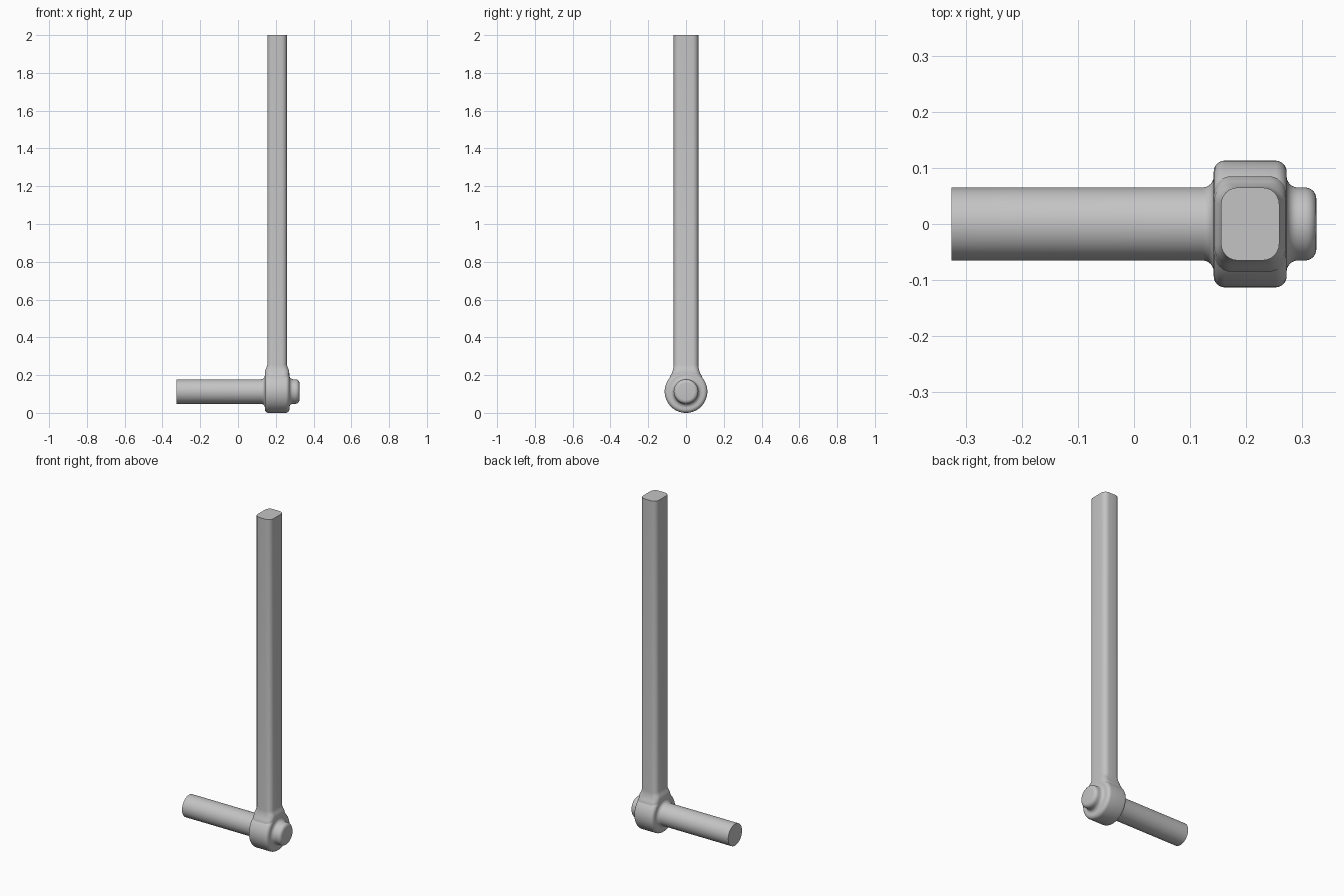
import bpy, bmesh, math
from math import sin, cos, pi, radians

cube = bpy.data.objects.get("Cube")
if cube:
    bpy.data.objects.remove(cube)

steel = bpy.data.materials.new("grey_metal")
steel.use_nodes = True
colour = (0.55, 0.55, 0.55, 1)
steel.diffuse_color = colour
steel.node_tree.nodes["Principled BSDF"].inputs["Base Color"].default_value = colour

HUB_X, HUB_Z = 0.207, 0.113


def arc(cx, cy, r, start, end, steps=6):
    """Points on an arc, angles in degrees."""
    angles = [radians(start + (end - start) * i / steps) for i in range(steps + 1)]
    return [(cx + r * cos(a), cy + r * sin(a)) for a in angles]


def loft(name, rings):
    """Skin a list of closed rings and cap both ends."""
    bm = bmesh.new()
    loops = [[bm.verts.new(p) for p in ring] for ring in rings]
    n = len(loops[0])
    for a, b in zip(loops, loops[1:]):
        for i in range(n):
            j = (i + 1) % n
            bm.faces.new((a[i], a[j], b[j], b[i]))
    bm.faces.new(loops[0][::-1])
    bm.faces.new(loops[-1])
    bmesh.ops.recalc_face_normals(bm, faces=bm.faces)
    mesh = bpy.data.meshes.new(name)
    bm.to_mesh(mesh)
    bm.free()
    mesh.materials.append(steel)
    obj = bpy.data.objects.new(name, mesh)
    bpy.context.collection.objects.link(obj)
    bpy.ops.object.select_all(action="DESELECT")
    obj.select_set(True)
    bpy.context.view_layer.objects.active = obj
    bpy.ops.object.shade_smooth_by_angle(angle=radians(35))
    return obj


# Grip shaft, filleted hub and rounded stub, turned about the x axis
SHAFT_R, HUB_R, ROUND = 0.065, 0.113, 0.02
LEFT, RIGHT, TIP = 0.142, 0.272, 0.325
profile = [(-0.325, SHAFT_R)]
profile += arc(LEFT - ROUND, SHAFT_R + ROUND, ROUND, -90, 0)
profile += arc(LEFT + ROUND, HUB_R - ROUND, ROUND, 180, 90)
profile += arc(RIGHT - ROUND, HUB_R - ROUND, ROUND, 90, 0)
profile += arc(RIGHT + ROUND, SHAFT_R + ROUND, ROUND, 180, 270)
profile += arc(TIP - ROUND, SHAFT_R - ROUND, ROUND, 90, 0)
SEGMENTS = 64
turned = []
for x, r in profile:
    angles = [2 * pi * i / SEGMENTS for i in range(SEGMENTS)]
    turned.append([(x, r * cos(a), HUB_Z + r * sin(a)) for a in angles])
loft("handle_and_hub", turned)


# Upright bar with rounded corners, flaring into the hub
def bar_ring(z, dx, dy, corner=0.03):
    hx, hy = 0.052 + dx - corner, 0.065 + dy - corner
    pts = []
    for k, (sx, sy) in enumerate([(1, 1), (-1, 1), (-1, -1), (1, -1)]):
        pts += arc(HUB_X + sx * hx, sy * hy, corner, 90 * k, 90 * k + 90)
    return [(x, y, z) for x, y in pts]


flare = [(0.15, 0.012, 0.02), (0.194, 0.012, 0.02), (0.208, 0.012, 0.011),
         (0.222, 0.012, 0.006), (0.232, 0.008, 0.003), (0.242, 0.004, 0.001),
         (0.255, 0, 0), (2, 0, 0)]
loft("upright_bar", [bar_ring(*row) for row in flare])
